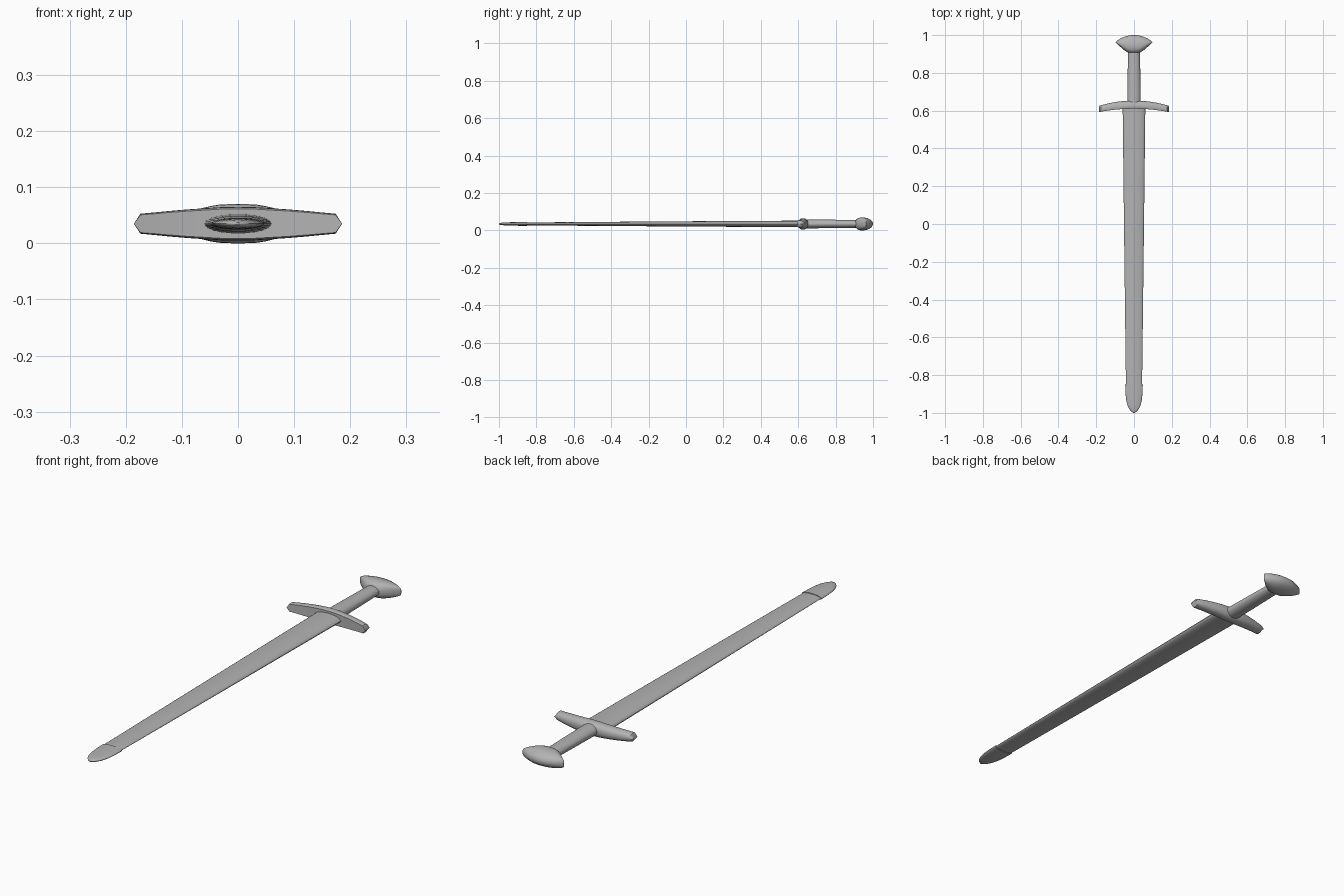
import bpy, bmesh, math

if "Cube" in bpy.data.objects:
    bpy.data.objects.remove(bpy.data.objects["Cube"])

ZC = 0.035  # height of the sword's long axis

steel = bpy.data.materials.new("dark_grey")
steel.diffuse_color = (0.45, 0.45, 0.45, 1)
steel.use_nodes = True
steel.node_tree.nodes["Principled BSDF"].inputs["Base Color"].default_value = steel.diffuse_color


def loft(name, axis, rings, sides=24, power=2.0, flat=-1.0, skew=0.0, angle=35):
    """Skin superellipse rings (pos, centre, half_width, half_height) along x or y.
    flat > -1 cuts the low side of the section flat; skew moves its thickest point."""
    bm = bmesh.new()
    loops = []
    for pos, centre, w, h in rings:
        loop = []
        for i in range(sides):
            t = 2 * math.pi * i / sides
            c, s = math.cos(t), math.sin(t)
            u = math.copysign(abs(c) ** (2 / power), c)
            u = (max(u, flat) - flat) / (1 - flat) * 2 - 1
            u = centre + w * (u + skew * (u * u - 1))
            z = ZC + h * math.copysign(abs(s) ** (2 / power), s)
            loop.append(bm.verts.new((pos, u, z) if axis == 'x' else (u, pos, z)))
        loops.append(loop)
    for a, b in zip(loops, loops[1:]):
        for i in range(sides):
            j = (i + 1) % sides
            bm.faces.new((a[i], a[j], b[j], b[i]))
    bm.faces.new(loops[0])
    bm.faces.new(loops[-1])
    bmesh.ops.remove_doubles(bm, verts=bm.verts, dist=0.00005)
    bmesh.ops.recalc_face_normals(bm, faces=bm.faces)
    mesh = bpy.data.meshes.new(name)
    bm.to_mesh(mesh)
    bm.free()
    mesh.materials.append(steel)
    ob = bpy.data.objects.new(name, mesh)
    bpy.context.collection.objects.link(ob)
    bpy.ops.object.select_all(action='DESELECT')
    ob.select_set(True)
    bpy.context.view_layer.objects.active = ob
    bpy.ops.object.shade_smooth_by_angle(angle=math.radians(angle))
    return ob


def both_sides(half):
    """Mirror rings given for x >= 0 over to x < 0."""
    return [(-p, c, w, h) for p, c, w, h in reversed(half) if p > 0] + half


# Scabbard: long tapering oval tube
loft("scabbard", 'y', [(-0.87, 0, 0.0425, 0.0075), (-0.5, 0, 0.047, 0.0105),
                       (0.0, 0, 0.053, 0.014), (0.62, 0, 0.060, 0.0175)])

# Chape: rounded metal cap standing proud of the scabbard tip
loft("chape", 'y', [(-0.85, 0, 0.0465, 0.0105), (-0.89, 0, 0.0455, 0.010),
                    (-0.93, 0, 0.042, 0.0092), (-0.96, 0, 0.035, 0.0082),
                    (-0.98, 0, 0.025, 0.007), (-0.993, 0, 0.014, 0.005),
                    (-1.0, 0, 0.003, 0.002)])

# Grip: slightly tapered oval handle
loft("grip", 'y', [(0.63, 0, 0.036, 0.024), (0.78, 0, 0.034, 0.0225),
                   (0.92, 0, 0.031, 0.0205)])

# Crossguard: bowed bar, flat toward the scabbard, rounded toward the grip
guard = []
for x, h in [(0, 0.030), (0.03, 0.0295), (0.06, 0.0275), (0.09, 0.0255),
             (0.125, 0.0225), (0.15, 0.020), (0.174, 0.0178), (0.185, 0.0008)]:
    k = (x / 0.185) ** 2
    guard.append((x, 0.632 - 0.023 * k, 0.0215 - 0.005 * k, h))
loft("crossguard", 'x', both_sides(guard), power=2.3, flat=-0.5)

# Pommel: wide lobed cap, thickest near the grip and domed on the end
pommel = []
for x, low, high, h in [(0, 0.903, 1.0, 0.035), (0.02, 0.904, 0.999, 0.0347),
                        (0.035, 0.909, 0.996, 0.0338), (0.05, 0.919, 0.991, 0.0312),
                        (0.065, 0.931, 0.985, 0.0275), (0.08, 0.945, 0.977, 0.0225),
                        (0.092, 0.956, 0.969, 0.017), (0.097, 0.962, 0.964, 0.012)]:
    pommel.append((x, (low + high) / 2, (high - low) / 2, h))
loft("pommel", 'x', both_sides(pommel), power=2.1, skew=0.2)
